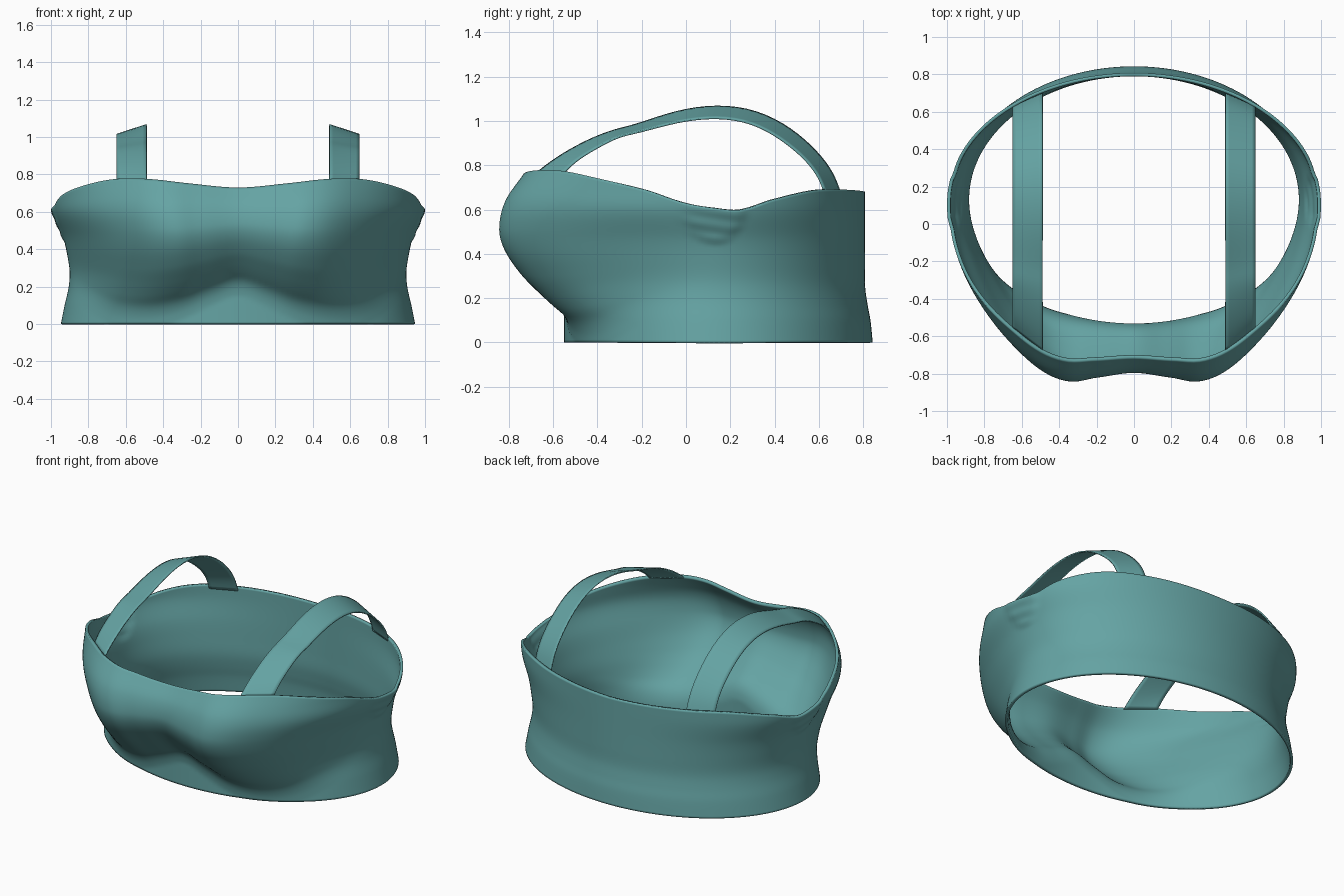
import bpy, math

if "Cube" in bpy.data.objects:
    bpy.data.objects.remove(bpy.data.objects["Cube"])

CY = 0.13          # y of the widest line of the torso
NU, NV = 192, 60   # steps around and up


def curve(pts):
    """Smooth interpolation through (x, value) points."""
    n = len(pts)
    slope = []
    for i in range(n):
        a, b = pts[max(i - 1, 0)], pts[min(i + 1, n - 1)]
        slope.append((b[1] - a[1]) / (b[0] - a[0]))

    def f(x):
        x = min(max(x, pts[0][0]), pts[-1][0])
        i = 0
        while i < n - 2 and x > pts[i + 1][0]:
            i += 1
        (x0, y0), (x1, y1) = pts[i], pts[i + 1]
        h = x1 - x0
        t = (x - x0) / h
        return (y0 * (1 + 2 * t) * (1 - t) ** 2 + h * slope[i] * t * (1 - t) ** 2
                + y1 * t * t * (3 - 2 * t) + h * slope[i + 1] * t * t * (t - 1))
    return f


# Profiles by height
half_width = curve([(0, .947), (.1, .927), (.2, .905), (.28, .90), (.38, .915),
                    (.47, .937), (.6, .988), (.7, .995), (.8, .995)])
back_depth = curve([(0, .713), (.1, .703), (.17, .69), (.25, .679), (.35, .678), (.8, .678)])

# Profiles by angle from the front, in degrees
rim = curve([(-15, .752), (0, .73), (15, .752), (28, .775), (40, .777), (52, .752),
             (71, .69), (82, .63), (92, .603), (101, .60), (113, .645), (132, .688),
             (150, .69), (180, .68), (200, .68)])
crease = curve([(-10, .20), (0, .25), (10, .20), (20, .14), (32, .11), (45, .125), (60, .19),
                (75, .26), (90, .32)])
bulge = curve([(-12, .293), (0, .246), (12, .293), (21, .362), (30, .385), (43, .36),
               (60, .328), (90, .30)])
# Cup profile from crease to rim
cup = curve([(-.2, 0), (-.1, .05), (-.02, .14), (.06, .31), (.15, .49), (.28, .72), (.45, .93),
             (.6, 1), (.8, .92), (1, .67)])


def shell_point(deg, t):
    d = abs(deg)
    z = t * rim(d)
    rad = math.radians(deg)
    a = half_width(z)
    if d < 90:
        s = (z - crease(d)) / (rim(d) - crease(d))
        soft = min(max((d - 38) / 48, 0), 1)
        soft = soft * soft * (3 - 2 * soft)
        u = min(max((s + .15) / 1.0, 0), 1)
        side = u * u * (3 - 2 * u)
        depth = .68 + bulge(d) * (cup(s) * (1 - soft) + side * soft)
    else:
        depth = back_depth(z)
    x, y = a * math.sin(rad), CY - depth * math.cos(rad)
    # gathered pocket under each arm
    q = ((y - .13) / .145) ** 2 + ((z - .61) / .175) ** 2
    if 60 < d < 120 and q < 1:
        k = min(1, (1 - q) * 2.5)
        x += math.copysign(k * (.009 + .002 * math.sin(z * 95 + y * 14)), x)
    return (x, y, z)


def make_object(name, verts, faces, thickness, offset, subdiv=0):
    mesh = bpy.data.meshes.new(name)
    mesh.from_pydata(verts, [], faces)
    mesh.update()
    ob = bpy.data.objects.new(name, mesh)
    bpy.context.collection.objects.link(ob)
    ob.data.materials.append(fabric)
    if subdiv:
        m = ob.modifiers.new("smooth", 'SUBSURF')
        m.levels = m.render_levels = subdiv
        m.boundary_smooth = 'PRESERVE_CORNERS'
    m = ob.modifiers.new("thickness", 'SOLIDIFY')
    m.thickness, m.offset = thickness, offset
    bpy.ops.object.select_all(action='DESELECT')
    bpy.context.view_layer.objects.active = ob
    ob.select_set(True)
    bpy.ops.object.shade_smooth_by_angle(angle=math.radians(50))
    return ob


fabric = bpy.data.materials.new("teal_fabric")
fabric.diffuse_color = (.13, .37, .37, 1)
fabric.use_nodes = True
fabric.node_tree.nodes["Principled BSDF"].inputs["Base Color"].default_value = fabric.diffuse_color

# Body of the top
verts = [shell_point(-180 + 360 * i / NU, j / NV) for j in range(NV + 1) for i in range(NU)]
faces = [(j * NU + i, j * NU + (i + 1) % NU, (j + 1) * NU + (i + 1) % NU, (j + 1) * NU + i)
         for j in range(NV) for i in range(NU)]
make_object("bodice", verts, faces, .018, -1)

# Shoulder straps: inner and outer edge paths as (y, z)
inner = [(-.68, .765), (-.6, .83), (-.46, .912), (-.32, .967), (-.24, .98), (-.05, 1.05),
         (.14, 1.078), (.32, 1.054), (.48, .97), (.60, .86), (.67, .765), (.702, .67)]
outer = [(-.555, .768), (-.5, .825), (-.41, .88), (-.3, .938), (-.22, .95), (-.04, 1.003),
         (.14, 1.024), (.30, .998), (.43, .925), (.54, .835), (.605, .75), (.632, .67)]
for side, label in ((1, "left"), (-1, "right")):
    verts, faces = [], []
    for (y0, z0), (y1, z1) in zip(inner, outer):
        for k in range(3):
            t = k / 2
            verts.append((side * (.49 + .16 * t), y0 + (y1 - y0) * t, z0 + (z1 - z0) * t))
    for r in range(len(inner) - 1):
        for k in range(2):
            p = r * 3 + k
            q = (p, p + 1, p + 4, p + 3)
            faces.append(q if side > 0 else q[::-1])
    make_object(label + "_strap", verts, faces, .008, -1, 2)
